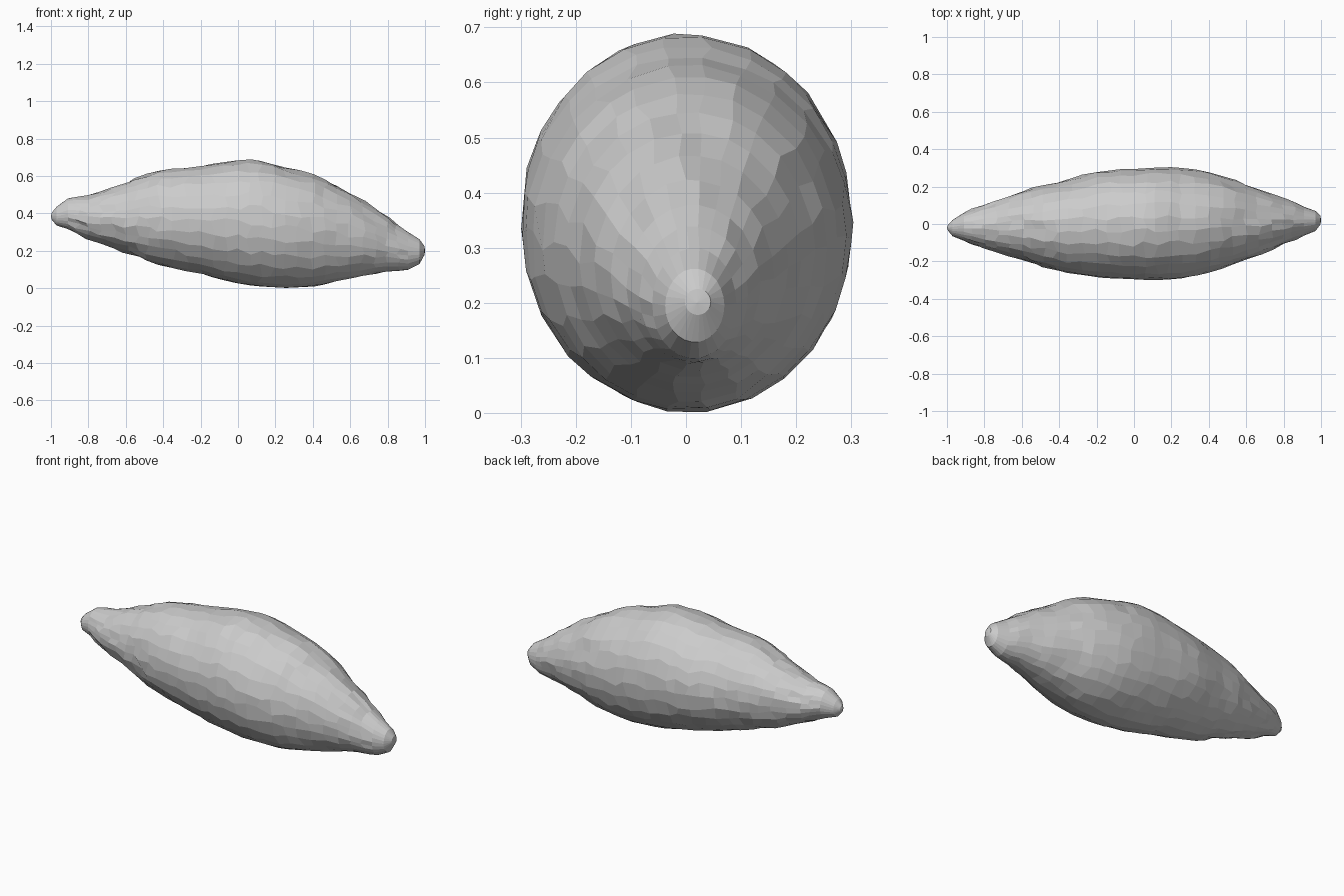
import bpy, bmesh, math, random

if "Cube" in bpy.data.objects:
    bpy.data.objects.remove(bpy.data.objects["Cube"])

random.seed(4)
SIDES = 26

# Body sections along x: x, bottom z, top z, near y, far y
sections = [
    (-0.995, .365, .405, -.035, -.005), (-.97, .335, .435, -.065, .022),
    (-.91, .315, .480, -.090, .060), (-.80, .262, .495, -.130, .100),
    (-.60, .188, .567, -.192, .178), (-.42, .122, .630, -.248, .222),
    (-.20, .073, .652, -.285, .280), (.00, .024, .685, -.298, .296),
    (.12, .007, .686, -.300, .303), (.25, .001, .648, -.293, .300),
    (.40, .008, .610, -.262, .276), (.60, .050, .510, -.194, .210),
    (.80, .088, .378, -.108, .135), (.91, .098, .300, -.062, .092),
    (.97, .128, .262, -.038, .070), (.997, .178, .225, -.002, .045),
]


def blend(a, b, c, d, t):
    """Smooth curve from b to c, following neighbours a and d by x distance."""
    h = c[0] - b[0]
    out = [b[0] + h * t]
    for k in range(1, 5):
        m0 = (c[k] - a[k]) / (c[0] - a[0]) * h if a is not b else c[k] - b[k]
        m1 = (d[k] - b[k]) / (d[0] - b[0]) * h if d is not c else c[k] - b[k]
        out.append((2*t**3 - 3*t*t + 1) * b[k] + (t**3 - 2*t*t + t) * m0
                   + (3*t*t - 2*t**3) * c[k] + (t**3 - t*t) * m1)
    return out


# Denser rings in the long middle spans
rings = []
last = len(sections) - 1
for i in range(last):
    a, b = sections[max(i - 1, 0)], sections[i]
    c, d = sections[i + 1], sections[min(i + 2, last)]
    steps = max(1, round((c[0] - b[0]) / 0.065))
    rings += [blend(a, b, c, d, s / steps) for s in range(steps)]
rings.append(list(sections[-1]))

# Loft the faceted, slightly irregular body
bm = bmesh.new()
loops = []
for x, z0, z1, y0, y1 in rings:
    cy, cz, ry, rz = (y0 + y1) / 2, (z0 + z1) / 2, (y1 - y0) / 2, (z1 - z0) / 2
    inner = abs(x) < 0.9
    loop = []
    for k in range(SIDES):
        ang = 2 * math.pi * (k + (random.uniform(-.22, .22) if inner else 0)) / SIDES
        r = 1 + random.uniform(-.010, .005)
        dx = random.uniform(-.016, .016) if inner else 0
        loop.append(bm.verts.new((x + dx, cy + ry * r * math.cos(ang),
                                  cz + rz * r * math.sin(ang))))
    loops.append(loop)
for p, q in zip(loops, loops[1:]):
    for k in range(SIDES):
        j = (k + 1) % SIDES
        bm.faces.new((p[k], q[k], q[j], p[j]))

# Pointed tips
for loop, tip in ((loops[0], (-1, -.02, .385)), (loops[-1], (1, .02, .20))):
    v = bm.verts.new(tip)
    for k in range(SIDES):
        bm.faces.new((loop[k], loop[(k + 1) % SIDES], v))

bmesh.ops.recalc_face_normals(bm, faces=bm.faces)
mesh = bpy.data.meshes.new("tapered_tuber")
bm.to_mesh(mesh)
bm.free()
body = bpy.data.objects.new("tapered_tuber", mesh)
bpy.context.collection.objects.link(body)
